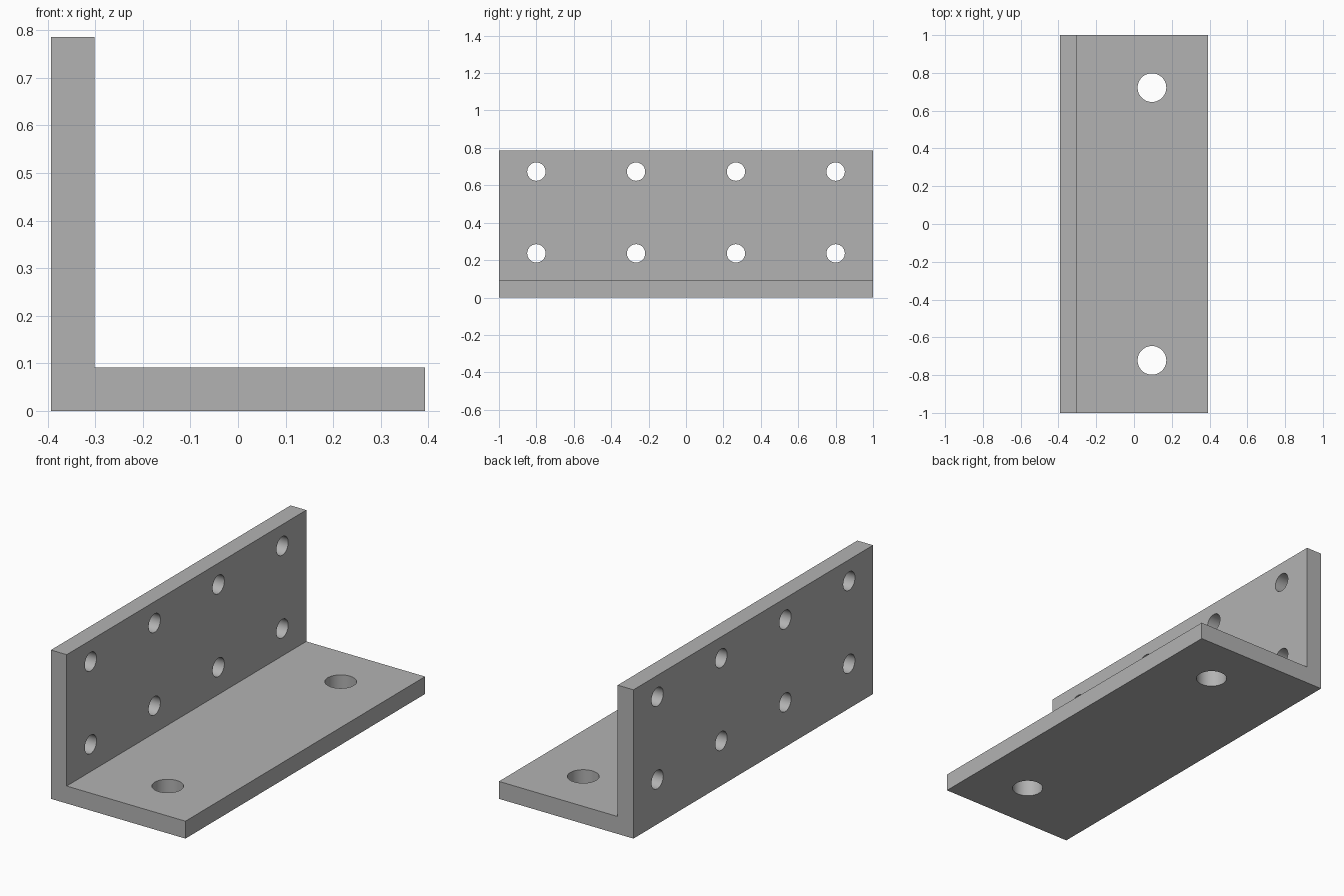
import bpy
import bmesh
from math import radians
from mathutils import Matrix, Vector

cube = bpy.data.objects.get("Cube")
if cube:
    bpy.data.objects.remove(cube, do_unlink=True)

HALF_W, HALF_L, HEIGHT, THICK = 0.393, 1.0, 0.786, 0.092

grey = bpy.data.materials.new("plain grey")
grey.use_nodes = True
colour = (0.45, 0.45, 0.45, 1)
grey.diffuse_color = colour
grey.node_tree.nodes["Principled BSDF"].inputs["Base Color"].default_value = colour


def make_object(name, bm):
    bmesh.ops.recalc_face_normals(bm, faces=bm.faces[:])
    mesh = bpy.data.meshes.new(name)
    bm.to_mesh(mesh)
    bm.free()
    mesh.materials.append(grey)
    obj = bpy.data.objects.new(name, mesh)
    bpy.context.collection.objects.link(obj)
    return obj


# L-shaped profile extruded along the length
inner = -HALF_W + THICK
profile = [(-HALF_W, 0), (HALF_W, 0), (HALF_W, THICK),
           (inner, THICK), (inner, HEIGHT), (-HALF_W, HEIGHT)]
bm = bmesh.new()
face = bm.faces.new([bm.verts.new((x, -HALF_L, z)) for x, z in profile])
extruded = bmesh.ops.extrude_face_region(bm, geom=[face])["geom"]
bmesh.ops.translate(bm, vec=(0, 2 * HALF_L, 0),
                    verts=[v for v in extruded if isinstance(v, bmesh.types.BMVert)])
bracket = make_object("angle_bracket", bm)

# Drill cutters: two large holes in the base, eight small ones in the upright
bm = bmesh.new()


def add_drill(location, radius, rotation=Matrix()):
    bmesh.ops.create_cone(bm, cap_ends=True, segments=48, radius1=radius, radius2=radius,
                          depth=3 * THICK,
                          matrix=Matrix.Translation(Vector(location)) @ rotation)


sideways = Matrix.Rotation(radians(90), 4, "Y")
for side in (-1, 1):
    add_drill((0.095, side * 0.722, THICK / 2), 0.076)
    for y in (0.267, 0.8):
        for z in (0.236, 0.673):
            add_drill((-HALF_W + THICK / 2, side * y, z), 0.049, sideways)
drills = make_object("hole_cutters", bm)
drills.hide_render = True

# Cut the holes and keep the result as plain geometry
cut = bracket.modifiers.new("holes", "BOOLEAN")
cut.operation = "DIFFERENCE"
cut.solver = "EXACT"
cut.object = drills
bpy.ops.object.select_all(action="DESELECT")
bracket.select_set(True)
bpy.context.view_layer.objects.active = bracket
bpy.ops.object.modifier_apply(modifier=cut.name)
bpy.data.objects.remove(drills, do_unlink=True)

# Smooth hole walls, sharp plate edges
bpy.ops.object.shade_smooth_by_angle(angle=radians(30))
